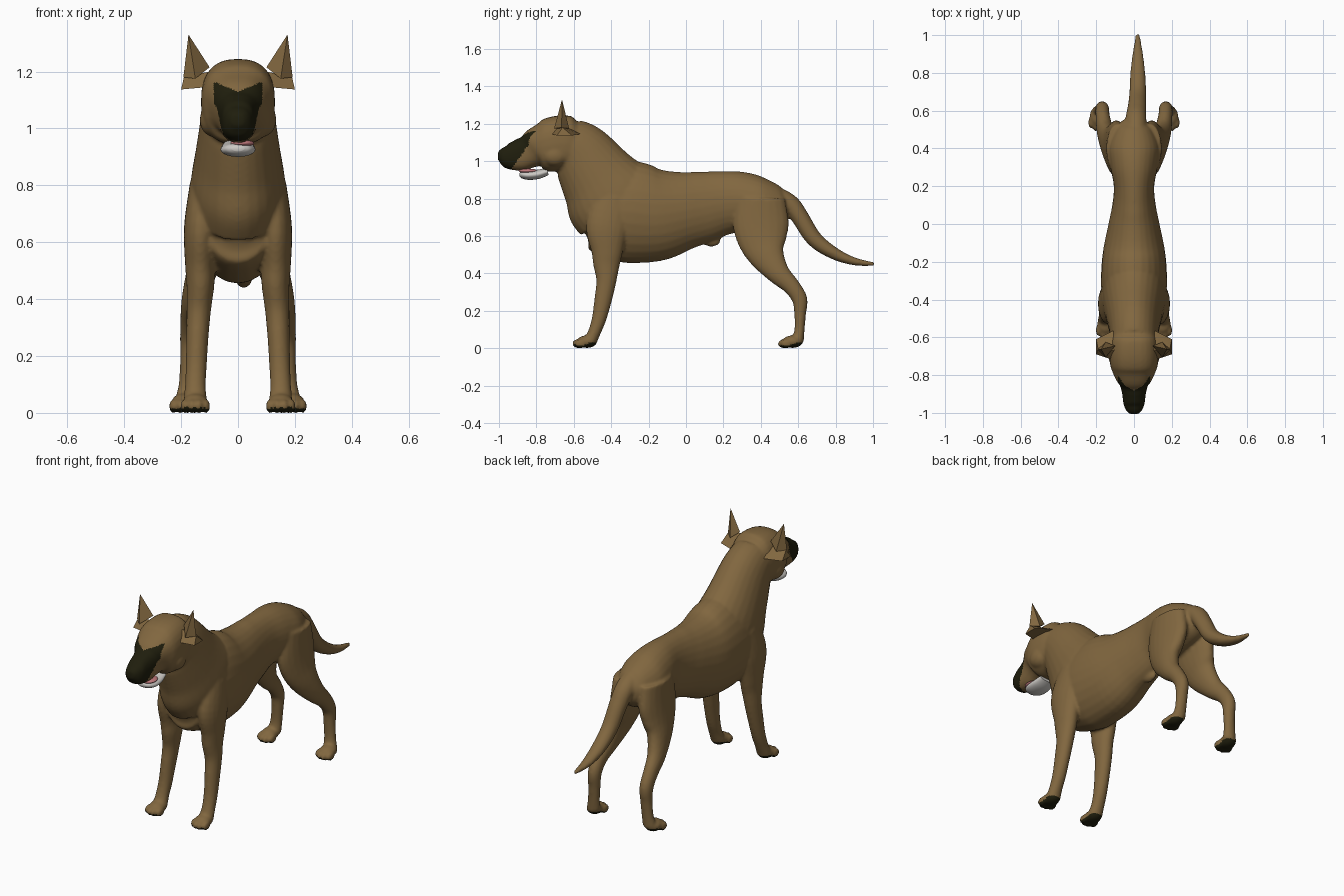
import bpy, bmesh, math
from mathutils import Vector, Matrix

old = bpy.data.objects.get("Cube")
if old:
    bpy.data.objects.remove(old, do_unlink=True)


def material(name, rgb):
    m = bpy.data.materials.new(name)
    m.use_nodes = True
    m.diffuse_color = (*rgb, 1)
    node = next(n for n in m.node_tree.nodes if n.type == 'BSDF_PRINCIPLED')
    node.inputs["Base Color"].default_value = (*rgb, 1)
    node.inputs["Roughness"].default_value = 0.8
    return m


COAT = material("tan_coat", (0.22, 0.135, 0.05))
DARK = material("dark_mask", (0.014, 0.013, 0.004))
JAW = material("pale_jaw", (0.6, 0.58, 0.55))
PINK = material("pink_tongue", (0.55, 0.2, 0.21))


def spline(points, steps=5):
    """Catmull-Rom resampling of stations of any length."""
    p = [points[0]] + list(points) + [points[-1]]
    out = []
    for a, b, c, d in zip(p, p[1:], p[2:], p[3:]):
        for i in range(steps):
            t = i / steps
            out.append([0.5 * (2*w + (y - v)*t + (2*v - 5*w + 4*y - z)*t*t
                               + (3*w - v - 3*y + z)*t**3)
                        for v, w, y, z in zip(a, b, c, d)])
    return out + [list(points[-1])]


def tube(bm, stations, power=1.0, sides=28):
    """Skin stations (x, y, z, half width, half depth) into a closed tube."""
    st = spline(stations)
    pos = [Vector(s[:3]) for s in st]
    rings = []
    for i, s in enumerate(st):
        tan = (pos[min(i + 1, len(st) - 1)] - pos[max(i - 1, 0)]).normalized()
        side = (Vector((1, 0, 0)) - tan * tan.x).normalized()
        up = tan.cross(side)
        ring = []
        for k in range(sides):
            a = math.tau * k / sides
            c, n = math.cos(a), math.sin(a)
            c = math.copysign(abs(c) ** power, c)
            n = math.copysign(abs(n) ** power, n)
            ring.append(bm.verts.new(pos[i] + side * c * s[3] + up * n * s[4]))
        rings.append(ring)
    for r, q in zip(rings, rings[1:]):
        for k in range(sides):
            j = (k + 1) % sides
            bm.faces.new((r[k], r[j], q[j], q[k]))
    bm.faces.new(rings[0])
    bm.faces.new(rings[-1])


def sections(rows):
    """Turn (y, bottom, top, half width) rows into tube stations."""
    return [(0, y, (b + t) / 2, w, (t - b) / 2) for y, b, t, w in rows]


def ball(bm, centre, radii):
    m = Matrix.Translation(centre) @ Matrix.Diagonal((*radii, 1))
    bmesh.ops.create_icosphere(bm, subdivisions=3, radius=1, matrix=m)


def finish(bm, name, mats, angle=60):
    bmesh.ops.recalc_face_normals(bm, faces=bm.faces)
    me = bpy.data.meshes.new(name)
    bm.to_mesh(me)
    bm.free()
    ob = bpy.data.objects.new(name, me)
    bpy.context.collection.objects.link(ob)
    for m in mats:
        me.materials.append(m)
    bpy.ops.object.select_all(action='DESELECT')
    ob.select_set(True)
    bpy.context.view_layer.objects.active = ob
    bpy.ops.object.shade_smooth_by_angle(angle=math.radians(angle))
    return ob


body = bmesh.new()

# torso, deep chest to tucked waist and rump
tube(body, sections([
    (-0.56, 0.64, 0.86, 0.09), (-0.5, 0.55, 0.95, 0.14), (-0.42, 0.49, 0.98, 0.165),
    (-0.3, 0.455, 1.0, 0.175), (-0.15, 0.465, 0.965, 0.165), (0, 0.53, 0.945, 0.135),
    (0.1, 0.565, 0.947, 0.115), (0.2, 0.605, 0.947, 0.107), (0.3, 0.62, 0.942, 0.125),
    (0.4, 0.62, 0.912, 0.135), (0.5, 0.65, 0.865, 0.1), (0.55, 0.7, 0.82, 0.06)]))

# neck
tube(body, [(0, -0.36, 0.75, 0.17, 0.25), (0, -0.41, 0.82, 0.165, 0.25),
            (0, -0.47, 0.91, 0.15, 0.21), (0, -0.56, 1.04, 0.13, 0.17),
            (0, -0.64, 1.1, 0.12, 0.14)])

# skull and muzzle
tube(body, sections([
    (-0.53, 1.02, 1.18, 0.08), (-0.6, 0.95, 1.235, 0.12), (-0.68, 0.945, 1.243, 0.13),
    (-0.75, 0.94, 1.218, 0.125), (-0.8, 0.96, 1.18, 0.105), (-0.84, 0.962, 1.14, 0.078),
    (-0.89, 0.948, 1.118, 0.064), (-0.95, 0.957, 1.092, 0.056),
    (-0.985, 0.985, 1.072, 0.043), (-1.006, 1.01, 1.05, 0.022)]), power=0.8)

# tail
tube(body, [(0.01, 0.47, 0.81, 0.06, 0.06), (0.01, 0.555, 0.77, 0.055, 0.052),
            (0.015, 0.61, 0.7, 0.05, 0.047), (0.02, 0.685, 0.585, 0.045, 0.043),
            (0.02, 0.79, 0.508, 0.04, 0.033), (0.02, 0.9, 0.464, 0.028, 0.021),
            (0.02, 1.006, 0.45, 0.01, 0.01)])

# belly sheath
ball(body, (0, 0.135, 0.575), (0.022, 0.05, 0.032))

FRONT_LEG = [(0.11, -0.38, 0.8, 0.06, 0.11), (0.13, -0.42, 0.65, 0.06, 0.115),
             (0.133, -0.422, 0.52, 0.053, 0.085), (0.132, -0.425, 0.45, 0.049, 0.072),
             (0.138, -0.426, 0.36, 0.043, 0.054), (0.143, -0.443, 0.26, 0.039, 0.047),
             (0.147, -0.464, 0.16, 0.037, 0.039), (0.15, -0.488, 0.09, 0.037, 0.034),
             (0.15, -0.51, 0.04, 0.042, 0.035)]
HIND_LEG = [(0.085, 0.4, 0.8, 0.06, 0.13), (0.092, 0.4, 0.67, 0.062, 0.15),
            (0.108, 0.41, 0.57, 0.058, 0.13), (0.13, 0.435, 0.49, 0.052, 0.095),
            (0.153, 0.495, 0.4, 0.045, 0.062), (0.165, 0.565, 0.33, 0.038, 0.046),
            (0.168, 0.608, 0.26, 0.036, 0.041), (0.17, 0.61, 0.18, 0.034, 0.031),
            (0.175, 0.607, 0.1, 0.034, 0.027), (0.182, 0.598, 0.04, 0.04, 0.032)]

# legs, paws, cheeks and brows on both sides
for s in (1, -1):
    for leg, fx, fy in ((FRONT_LEG, 0.15, -0.53), (HIND_LEG, 0.19, 0.57)):
        tube(body, [(s * p[0], *p[1:]) for p in leg], sides=20)
        ball(body, (s * fx, fy, 0.035), (0.045, 0.055, 0.034))
        for off in (-0.037, -0.013, 0.013, 0.037):
            fwd = fy - 0.055 + abs(off) * 0.6
            ball(body, (s * fx + off, fwd, 0.024), (0.015, 0.032, 0.025))
    ball(body, (s * 0.085, -0.7, 1.03), (0.05, 0.07, 0.06))
    ball(body, (s * 0.05, -0.79, 1.135), (0.037, 0.035, 0.03))

# fuse everything into one soft skin
coat = finish(body, "body", [COAT, DARK])
fuse = coat.modifiers.new("fuse", 'REMESH')
fuse.mode = 'VOXEL'
fuse.voxel_size = 0.0085
soften = coat.modifiers.new("soften", 'SMOOTH')
soften.factor = 0.5
soften.iterations = 4
skin = bpy.data.meshes.new_from_object(
    coat.evaluated_get(bpy.context.evaluated_depsgraph_get()))
coat.modifiers.clear()
coat.data = skin
skin.materials.clear()
for m in (COAT, DARK):
    skin.materials.append(m)

# dark face mask and paw pads
for f in skin.polygons:
    x, y, z = f.center
    mask = (y < -0.94 + (z - 0.95) * 0.72 and abs(x) < 0.085
            and z < 1.13 + abs(x) * 0.4)
    pad = z < 0.012 or (z < 0.03 and f.normal.z < -0.3)
    f.material_index = 1 if mask or pad else 0
    f.use_smooth = True

# pale lower jaw
bm = bmesh.new()
tube(bm, sections([(-0.74, 0.925, 0.965, 0.05), (-0.79, 0.905, 0.955, 0.06),
                   (-0.84, 0.9, 0.95, 0.06), (-0.875, 0.908, 0.948, 0.045),
                   (-0.89, 0.92, 0.94, 0.022)]))
finish(bm, "lower_jaw", [JAW])

# tongue
bm = bmesh.new()
ball(bm, (0.015, -0.845, 0.948), (0.042, 0.05, 0.012))
finish(bm, "tongue", [PINK])

# pointed ears with flared bases
SPIKE = [(0.174, -0.663, 1.33), (0.192, -0.665, 1.18), (0.1, -0.645, 1.215),
         (0.15, -0.705, 1.175), (0.15, -0.625, 1.175)]
FLARE = [(0.2, -0.61, 1.137), (0.2, -0.69, 1.137), (0.11, -0.72, 1.145),
         (0.11, -0.565, 1.145), (0.1, -0.67, 1.2), (0.19, -0.66, 1.18)]
for s, side in ((1, "left"), (-1, "right")):
    for part, pts in (("ear", SPIKE), ("ear_base", FLARE)):
        bm = bmesh.new()
        verts = [bm.verts.new((s * x, y, z)) for x, y, z in pts]
        bmesh.ops.convex_hull(bm, input=verts)
        finish(bm, side + "_" + part, [COAT], 30)
